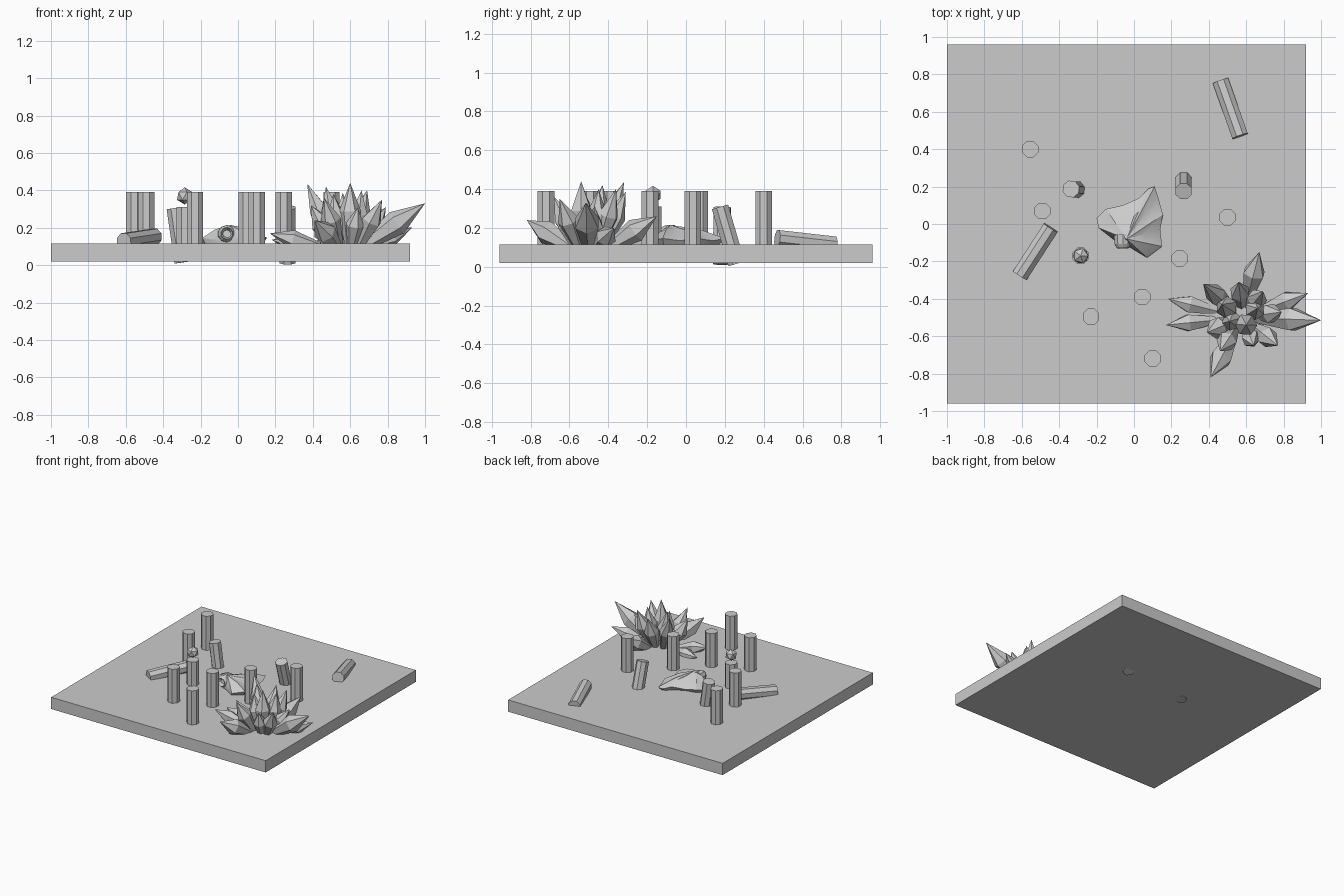
import bpy, bmesh, math
from mathutils import Vector

cube = bpy.data.objects.get("Cube")
if cube:
    bpy.data.objects.remove(cube, do_unlink=True)

stone = bpy.data.materials.new("stone grey")
stone.use_nodes = True
GREY = (0.6, 0.6, 0.6, 1)
stone.diffuse_color = GREY
stone.node_tree.nodes["Principled BSDF"].inputs["Base Color"].default_value = GREY

FLOOR = 0.115
POST_RADIUS = 0.047


def finish(name, bm):
    """Turn a bmesh into a named grey object."""
    bmesh.ops.recalc_face_normals(bm, faces=bm.faces[:])
    mesh = bpy.data.meshes.new(name)
    bm.to_mesh(mesh)
    bm.free()
    mesh.materials.append(stone)
    obj = bpy.data.objects.new(name, mesh)
    bpy.context.collection.objects.link(obj)
    return obj


def lathe(name, start, end, profile, sides):
    """Sweep (fraction along axis, radius) rings from start to end; zero radius is a point."""
    start, end = Vector(start), Vector(end)
    axis = end - start
    turn = axis.to_track_quat('Z', 'Y')
    bm = bmesh.new()
    rings = []
    for along, radius in profile:
        centre = start + axis * along
        if radius == 0:
            rings.append([bm.verts.new(centre)])
            continue
        ring = []
        for i in range(sides):
            a = math.tau * (i + 0.5) / sides
            ring.append(bm.verts.new(centre + turn @ Vector((math.cos(a), math.sin(a), 0)) * radius))
        rings.append(ring)
    for low, high in zip(rings, rings[1:]):
        for i in range(sides):
            corners = [low[i % len(low)], low[(i + 1) % len(low)],
                       high[(i + 1) % len(high)], high[i % len(high)]]
            bm.faces.new(list(dict.fromkeys(corners)))
    for ring in (rings[0], rings[-1]):
        if len(ring) > 1:
            bm.faces.new(ring)
    return finish(name, bm)


def post(name, start, end):
    return lathe(name, start, end, [(0, POST_RADIUS), (1, POST_RADIUS)], 8)


# Ground slab
bm = bmesh.new()
bmesh.ops.create_cube(bm, size=1)
for v in bm.verts:
    v.co = Vector((v.co.x * 1.92 - 0.04, v.co.y * 1.92, v.co.z * 0.095 + 0.0675))
finish("ground_slab", bm)

# Upright posts
for x, y in [(-0.555, 0.4), (-0.49, 0.07), (0.5, 0.035), (0.245, -0.185),
             (0.045, -0.39), (-0.23, -0.495), (0.1, -0.72)]:
    post("upright_post", (x, y, 0.1), (x, y, 0.39))

# Short post with a faceted orb above it
post("short_post", (-0.285, -0.17, 0.1), (-0.285, -0.17, 0.31))
bm = bmesh.new()
bmesh.ops.create_icosphere(bm, subdivisions=1, radius=0.046)
bmesh.ops.translate(bm, verts=bm.verts[:], vec=(-0.285, -0.17, 0.37))
finish("orb", bm)

# Leaning posts, sunk through the slab
post("leaning_post_right", (-0.295, 0.183, 0.015), (-0.337, 0.187, 0.305))
post("leaning_post_left", (0.265, 0.26, 0.015), (0.265, 0.175, 0.308))

# Fallen posts
post("fallen_post_right", (-0.61, -0.275, 0.127), (-0.445, -0.02, 0.152))
post("fallen_post_left", (0.463, 0.765, 0.112), (0.567, 0.47, 0.145))

# Pleated shell: a fan rising to an apex near the front
outline = [(-0.2, 0.03), (-0.19, -0.02), (-0.1, -0.09), (-0.03, -0.12), (0.07, -0.18),
           (0.15, -0.12), (0.14, -0.03), (0.155, 0.05), (0.13, 0.14), (0.11, 0.2),
           (0.08, 0.19), (0.03, 0.14), (-0.06, 0.1), (-0.15, 0.08)]
apex = Vector((-0.04, -0.08, 0.215))
bm = bmesh.new()
levels = []
for reach, height in [(0.55, 0.185), (1, 0.14), (0.9, FLOOR)]:
    ring = []
    for i, (x, y) in enumerate(outline):
        spot = apex.lerp(Vector((x, y, 0)), reach)
        pleat = 0.006 if i % 2 else -0.006
        spot.z = height + (pleat if height > FLOOR else 0)
        ring.append(bm.verts.new(spot))
    levels.append(ring)
top = bm.verts.new(apex)
count = len(outline)
for i in range(count):
    j = (i + 1) % count
    bm.faces.new((top, levels[0][i], levels[0][j]))
    for inner, outer in zip(levels, levels[1:]):
        bm.faces.new((inner[i], outer[i], outer[j], inner[j]))
bm.faces.new(levels[-1])
shell = finish("pleated_shell", bm)
bpy.ops.object.select_all(action='DESELECT')
shell.select_set(True)
bpy.context.view_layer.objects.active = shell
bpy.ops.object.shade_smooth_by_angle(angle=math.radians(30))

# Hollow coil at the front of the shell
lathe("shell_coil", (-0.06, -0.06, 0.165), (-0.06, -0.13, 0.17),
      [(0, 0.05), (0.7, 0.045), (1, 0.032), (0.6, 0.02), (0.6, 0)], 10)

# Crystal cluster: each entry is the tip, the widest radius and how far out the foot sits
heart = Vector((0.58, -0.5, 0.1))
crystals = [
    # Long outer crystals
    ((1.0, -0.515, 0.33), 0.068, 0.2), ((0.67, -0.15, 0.26), 0.062, 0.3),
    ((0.41, -0.82, 0.24), 0.062, 0.3), ((0.18, -0.4, 0.135), 0.05, 0.35),
    ((0.17, -0.54, 0.17), 0.05, 0.35), ((0.93, -0.37, 0.2), 0.055, 0.3),
    # Middle ring
    ((0.37, -0.32, 0.435), 0.055, 0.3), ((0.56, -0.31, 0.385), 0.055, 0.35),
    ((0.69, -0.36, 0.4), 0.055, 0.35), ((0.77, -0.65, 0.35), 0.055, 0.35),
    ((0.64, -0.65, 0.31), 0.05, 0.45), ((0.39, -0.58, 0.32), 0.06, 0.35),
    ((0.79, -0.47, 0.31), 0.055, 0.4), ((0.46, -0.68, 0.36), 0.055, 0.35),
    # Upright core
    ((0.6, -0.54, 0.44), 0.06, 0.9), ((0.47, -0.43, 0.42), 0.06, 0.5),
    ((0.66, -0.45, 0.4), 0.055, 0.6), ((0.51, -0.52, 0.38), 0.055, 0.6),
]
for tip, radius, spread in crystals:
    tip = Vector(tip)
    foot = heart.lerp(tip, spread)
    foot.z = heart.z
    lathe("crystal", foot, tip, [(0, radius * 0.45), (0.55, radius), (1, 0)], 6)
